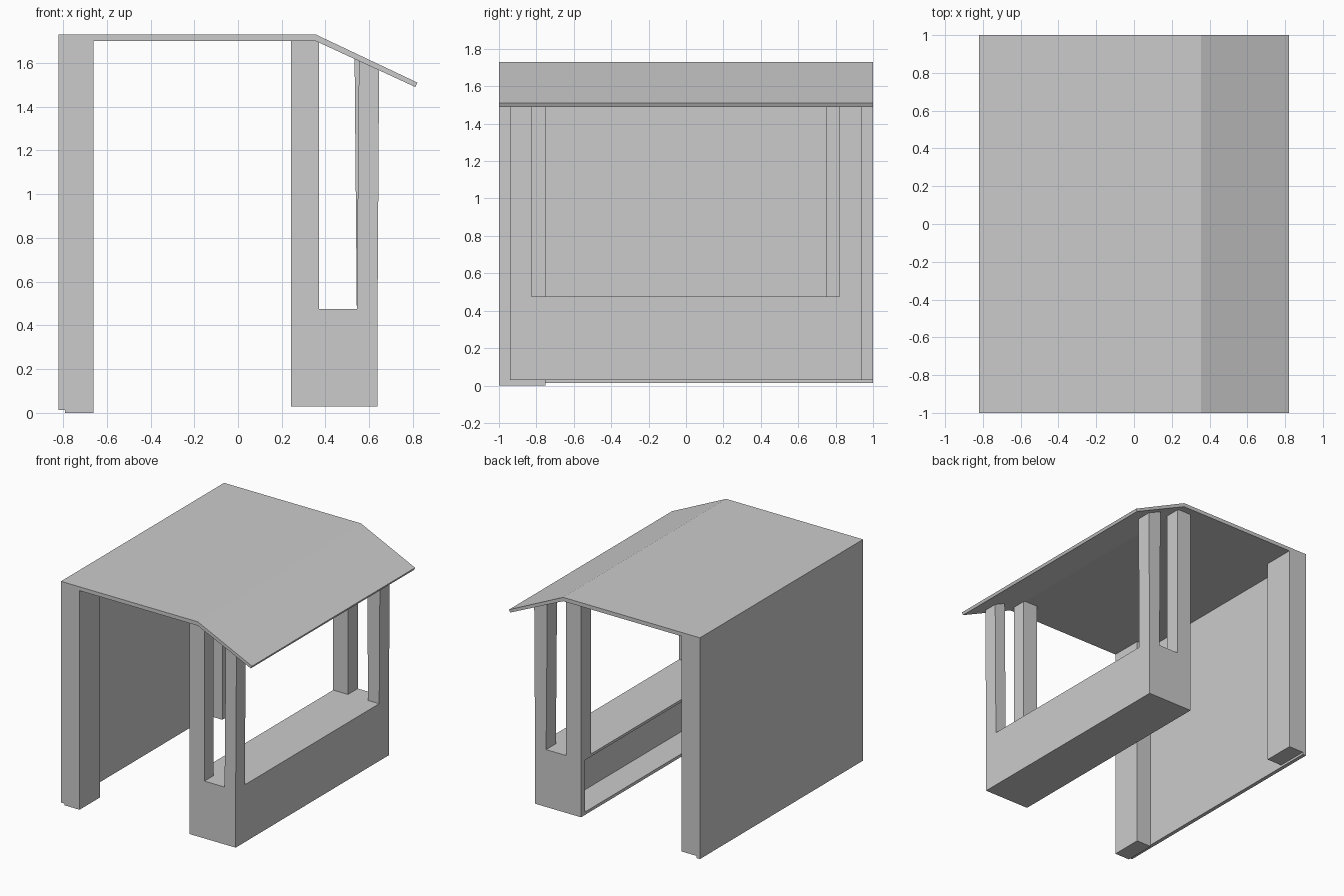
import bpy

if "Cube" in bpy.data.objects:
    bpy.data.objects.remove(bpy.data.objects["Cube"])


def prism(name, profile, y0, y1):
    """Extrude an XZ outline from y0 to y1."""
    n = len(profile)
    verts = [(x, y, z) for y in (y0, y1) for x, z in profile]
    faces = [tuple(range(n)), tuple(range(2 * n - 1, n - 1, -1))]
    faces += [(i, i + n, (i + 1) % n + n, (i + 1) % n) for i in range(n)]
    mesh = bpy.data.meshes.new(name)
    mesh.from_pydata(verts, [], faces)
    obj = bpy.data.objects.new(name, mesh)
    bpy.context.collection.objects.link(obj)
    return obj


def box(name, x0, x1, y0, y1, z0, z1):
    return prism(name, [(x0, z0), (x1, z0), (x1, z1), (x0, z1)], y0, y1)


# Bent roof sheet with a sloping eave
prism("roof", [(-0.82, 1.70), (0.355, 1.70), (0.81, 1.49), (0.82, 1.51),
               (0.355, 1.73), (-0.82, 1.73)], -1, 1)

# Solid wall and the two posts at its ends (one stands slightly lower)
box("rear_wall", -0.82, -0.79, -1, 1, 0.013, 1.70)
box("wall_post_front", -0.79, -0.66, -1, -0.75, 0, 1.70)
box("wall_post_back", -0.79, -0.66, 0.75, 1, 0.03, 1.70)

# Counter: C-shaped section, open on the inner side
prism("counter", [(0.243, 0.03), (0.638, 0.03), (0.638, 0.475), (0.243, 0.475),
                  (0.243, 0.455), (0.455, 0.455), (0.455, 0.053), (0.243, 0.053)],
      -0.94, 0.94)

# Counter end panels, inner posts and slightly tapered outer posts
for label, y0, y1, top_x in (("front", -0.94, -0.827, 0.553), ("back", 0.82, 0.94, 0.533)):
    end_y0, end_y1 = (-0.94, -0.89) if y0 < 0 else (0.89, 0.94)
    box("counter_end_" + label, 0.243, 0.455, end_y0, end_y1, 0.03, 0.475)
    box("inner_post_" + label, 0.243, 0.37, y0, y1, 0.475, 1.70)
    prism("outer_post_" + label,
          [(0.543, 0.475), (0.638, 0.475), (0.645, 1.567),
           (top_x, 1.70 - (top_x - 0.355) * 0.4615)], y0, y1)
